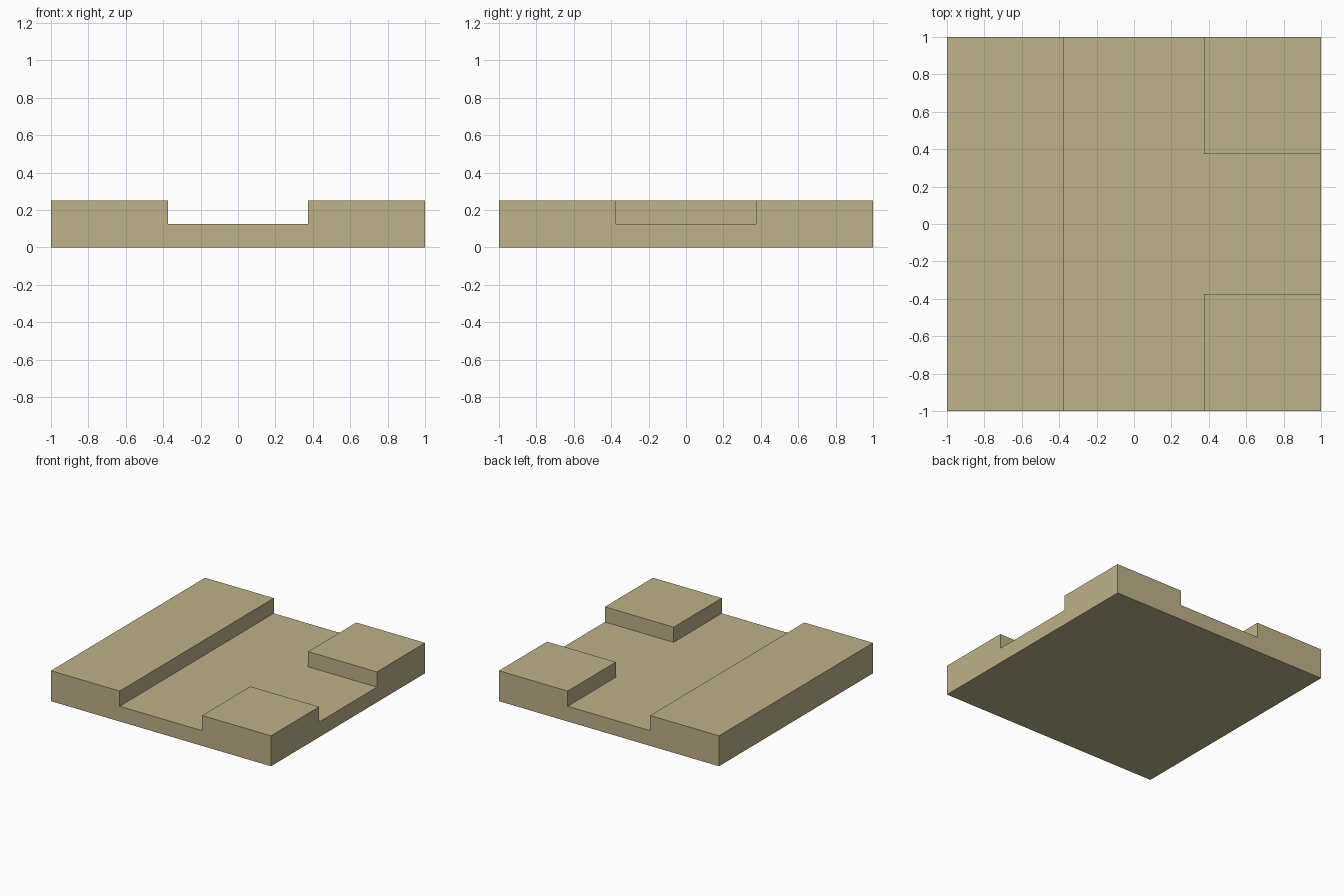
import bpy
import bmesh
import math
from mathutils import Matrix, Vector

default_cube = bpy.data.objects.get("Cube")
if default_cube:
    bpy.data.objects.remove(default_cube, do_unlink=True)

HALF = 1.0      # half width of the square tile
LANE = 0.375    # half width of the sunken lanes
FLOOR = 0.125   # height of the lane floor
TOP = 0.25      # height of the raised blocks

# Single sandy colour
sand = bpy.data.materials.new("sand")
sand.use_nodes = True
colour = (0.51, 0.445, 0.254, 1.0)
sand.diffuse_color = colour
sand.node_tree.nodes["Principled BSDF"].inputs["Base Color"].default_value = colour

# Base slab
bm = bmesh.new()
size = Matrix.Diagonal((2 * HALF, 2 * HALF, FLOOR, 1))
bmesh.ops.create_cube(bm, size=1, matrix=Matrix.Translation((0, 0, FLOOR / 2)) @ size)

# Score the lane edges into the slab
for axis in (Vector((1, 0, 0)), Vector((0, 1, 0))):
    for side in (-1, 1):
        bmesh.ops.bisect_plane(bm, geom=bm.verts[:] + bm.edges[:] + bm.faces[:],
                               plane_co=axis * side * LANE, plane_no=axis)
bm.normal_update()


def is_raised(face):
    """Long bank along the right side, corner blocks on the left side."""
    c = face.calc_center_median()
    return face.normal.z > 0.5 and (c.x < -LANE or (c.x > LANE and abs(c.y) > LANE))


# Raise the bank and corner blocks, leaving a T-shaped lane
raised = [f for f in bm.faces if is_raised(f)]
result = bmesh.ops.extrude_face_region(bm, geom=raised)
new_verts = [g for g in result["geom"] if isinstance(g, bmesh.types.BMVert)]
bmesh.ops.translate(bm, verts=new_verts, vec=(0, 0, TOP - FLOOR))
bmesh.ops.delete(bm, geom=[f for f in raised if f.is_valid], context="FACES")

# Merge coplanar faces into clean flat sides
bmesh.ops.dissolve_limit(bm, angle_limit=math.radians(1),
                         verts=bm.verts[:], edges=bm.edges[:])
bmesh.ops.recalc_face_normals(bm, faces=bm.faces[:])

mesh = bpy.data.meshes.new("junction_tile")
bm.to_mesh(mesh)
bm.free()
mesh.materials.append(sand)
tile = bpy.data.objects.new("junction_tile", mesh)
bpy.context.collection.objects.link(tile)
